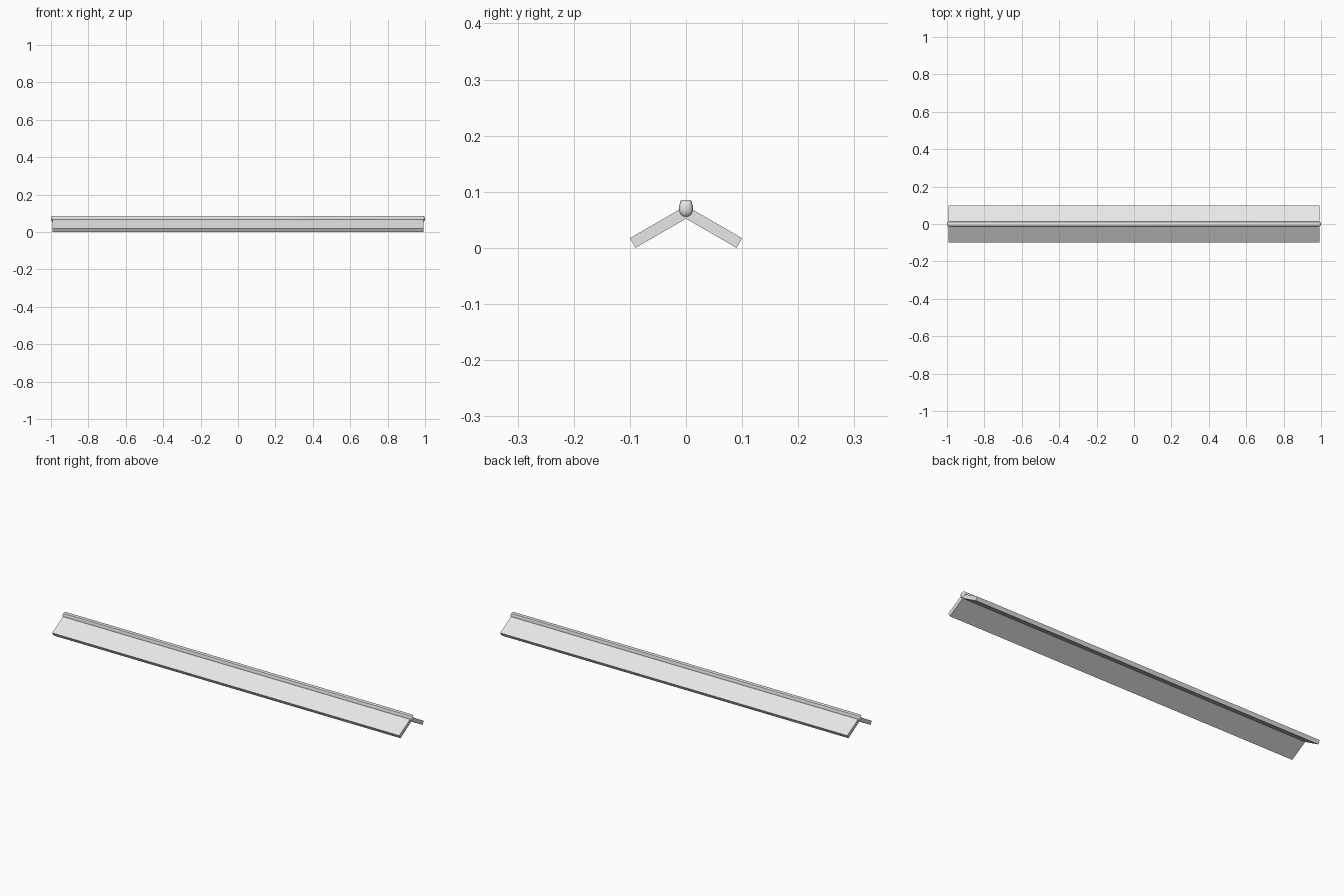
import bpy, bmesh, math
from mathutils import Vector

cube = bpy.data.objects.get("Cube")
if cube:
    bpy.data.objects.remove(cube)

grey = bpy.data.materials.new("light grey")
grey.use_nodes = True
colour = (0.8, 0.8, 0.8, 1)
grey.diffuse_color = colour
grey.node_tree.nodes["Principled BSDF"].inputs["Base Color"].default_value = colour


def loft(name, rings):
    """Closed solid through rings of equal point count."""
    bm = bmesh.new()
    loops = [[bm.verts.new(p) for p in ring] for ring in rings]
    n = len(loops[0])
    for a, b in zip(loops, loops[1:]):
        for i in range(n):
            j = (i + 1) % n
            bm.faces.new((a[i], a[j], b[j], b[i]))
    bm.faces.new(loops[0][::-1])
    bm.faces.new(loops[-1])
    bmesh.ops.recalc_face_normals(bm, faces=bm.faces)
    mesh = bpy.data.meshes.new(name)
    bm.to_mesh(mesh)
    bm.free()
    mesh.materials.append(grey)
    obj = bpy.data.objects.new(name, mesh)
    bpy.context.collection.objects.link(obj)
    return obj


# Two sloping roof panels, pitched at thirty degrees and meeting at the ridge
half_length = 0.993
thickness = 0.02
pitch = math.radians(30)
edge = thickness * math.sin(pitch)
rise = thickness * math.cos(pitch)
inner = 0.09 * math.tan(pitch)
outer_y = 0.09 + edge
top_z = rise + outer_y * math.tan(pitch)
section = [(0, inner), (0.09, 0), (outer_y, rise), (0, top_z)]
for name, side in (("front_panel", -1), ("back_panel", 1)):
    loft(name, [[(x, side * y, z) for y, z in section]
                for x in (-half_length, half_length)])

# Ridge cap: faceted bar with shallow domed ends
half = [(0.005, 0.0855), (0.0095, 0.084), (0.0125, 0.074),
        (0.0125, 0.065), (0.009, 0.058), (0.004, 0.055)]
profile = half + [(-y, z) for y, z in reversed(half)]
centre_z = 0.07
dome = 0.01
stations = []
for step in range(5):
    a = math.radians(6 + 21 * step)
    stations.append((1 - dome * (1 - math.sin(min(a, math.pi / 2) + 0.0)), a))
rings = []
for step in range(5):
    a = math.radians(84 - 21 * step)
    rings.append((1 - dome + dome * math.sin(a), math.cos(a) if step < 4 else 1.0))
ends = [(-x, s) for x, s in rings] + [(x, s) for x, s in reversed(rings)]
ridge = loft("ridge_cap", [[(x, y * s, centre_z + (z - centre_z) * s)
                            for y, z in profile] for x, s in ends])

bpy.ops.object.select_all(action="DESELECT")
ridge.select_set(True)
bpy.context.view_layer.objects.active = ridge
bpy.ops.object.shade_smooth_by_angle(angle=math.radians(40))
